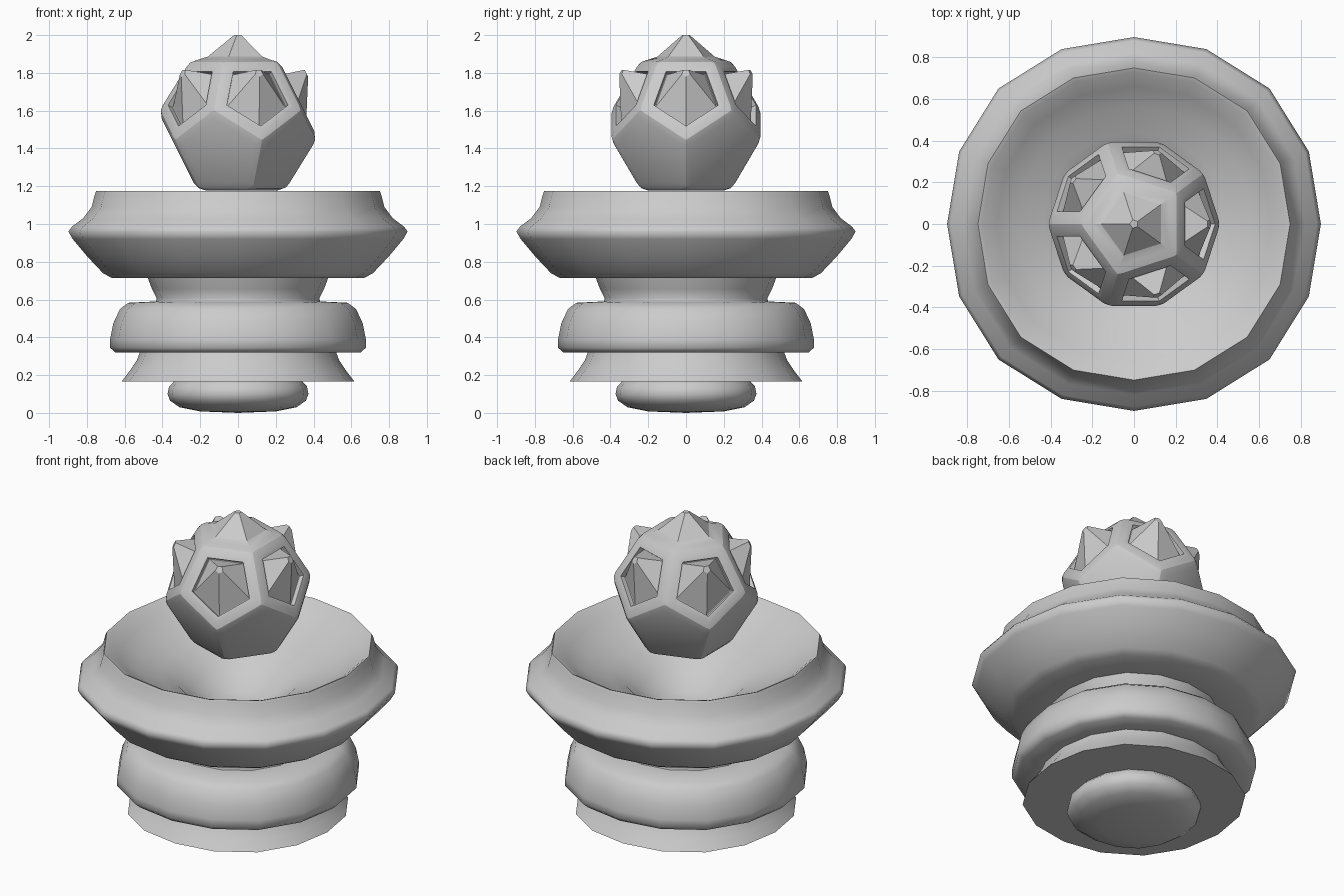
import bpy, bmesh, math
from mathutils import Vector

if "Cube" in bpy.data.objects:
    bpy.data.objects.remove(bpy.data.objects["Cube"])


def make_object(name, bm, smooth_angle):
    bmesh.ops.recalc_face_normals(bm, faces=bm.faces)
    mesh = bpy.data.meshes.new(name)
    bm.to_mesh(mesh)
    bm.free()
    ob = bpy.data.objects.new(name, mesh)
    bpy.context.collection.objects.link(ob)
    bpy.ops.object.select_all(action='DESELECT')
    ob.select_set(True)
    bpy.context.view_layer.objects.active = ob
    bpy.ops.object.shade_smooth_by_angle(angle=math.radians(smooth_angle))
    return ob


def lathe(name, profile, sides=16):
    bm = bmesh.new()
    rings = []
    for r, z in profile:
        if r == 0:
            rings.append([bm.verts.new((0, 0, z))] * sides)
            continue
        ring = []
        for i in range(sides):
            a = 2 * math.pi * i / sides
            ra = r * (1 + 0.0125 * (1 - math.cos(4 * a)))  # slightly squarish turning
            ring.append(bm.verts.new((ra * math.cos(a), ra * math.sin(a), z)))
        rings.append(ring)
    for a, b in zip(rings, rings[1:]):
        for i in range(sides):
            j = (i + 1) % sides
            bm.faces.new(dict.fromkeys([a[i], a[j], b[j], b[i]]))
    return make_object(name, bm, 66)


# Turned pedestal: foot, flared skirt, cushion ring, neck and hollow bowl
lathe("pedestal_bowl", [
    (0, 0.0), (0.20, 0.008), (0.31, 0.03), (0.36, 0.065), (0.373, 0.10),
    (0.365, 0.14), (0.34, 0.165),
    (0.617, 0.165), (0.575, 0.22), (0.535, 0.28), (0.52, 0.32),
    (0.65, 0.32), (0.677, 0.345), (0.677, 0.39), (0.66, 0.475), (0.625, 0.55),
    (0.58, 0.583),
    (0.435, 0.59), (0.43, 0.605), (0.455, 0.655), (0.478, 0.715),
    (0.67, 0.715), (0.715, 0.74), (0.80, 0.83), (0.875, 0.92), (0.898, 0.96),
    (0.88, 0.985), (0.82, 1.03), (0.775, 1.09), (0.757, 1.16), (0.75, 1.175),
    (0.73, 1.167), (0.66, 1.11), (0.56, 1.05), (0.44, 0.995), (0.34, 0.945),
    (0.26, 0.88), (0.15, 0.81), (0, 0.78)])

# Twelve-sided ball with a pentagon facing up
R, CZ = 0.436, 1.524
bm = bmesh.new()
for radius, z, start in [(0.607, 0.795, 180), (0.982, 0.188, 180),
                         (0.982, -0.188, 0), (0.607, -0.795, 0)]:
    for k in range(5):
        a = math.radians(start + 72 * k)
        bm.verts.new((R * radius * math.cos(a), R * radius * math.sin(a), CZ + R * z))
bmesh.ops.convex_hull(bm, input=bm.verts)
bmesh.ops.dissolve_limit(bm, angle_limit=0.1, verts=bm.verts, edges=bm.edges)

# Rounded ridges all over
bmesh.ops.bevel(bm, geom=bm.edges[:], offset=0.045, segments=2, profile=0.5, affect='EDGES')

# Spikes: plain on top, in a sunken panel and tilted upward on the five sides
bm.normal_update()
panels = [f for f in bm.faces if len(f.verts) == 5 and f.calc_area() > 0.04 and f.normal.z > 0.3]
for f in panels:
    n, c = f.normal.copy(), f.calc_center_median()
    if n.z > 0.9:
        bmesh.ops.inset_individual(bm, faces=[f], thickness=0.05, depth=0.016)
        tip = Vector((0, 0, 2.0))
    else:
        up = (Vector((0, 0, 1)) - n * n.z).normalized()
        tip = c + n * 0.1 + up * 0.085
        bmesh.ops.inset_individual(bm, faces=[f], thickness=0.03)
        bmesh.ops.inset_individual(bm, faces=[f], thickness=0.003, depth=-0.03)
        bmesh.ops.inset_individual(bm, faces=[f], thickness=0.005)
    bmesh.ops.inset_individual(bm, faces=[f], thickness=0.02)
    mid = f.calc_center_median()
    for v in f.verts:
        v.co = tip + (v.co - mid) * 0.15
make_object("spiked_ball", bm, 20)
